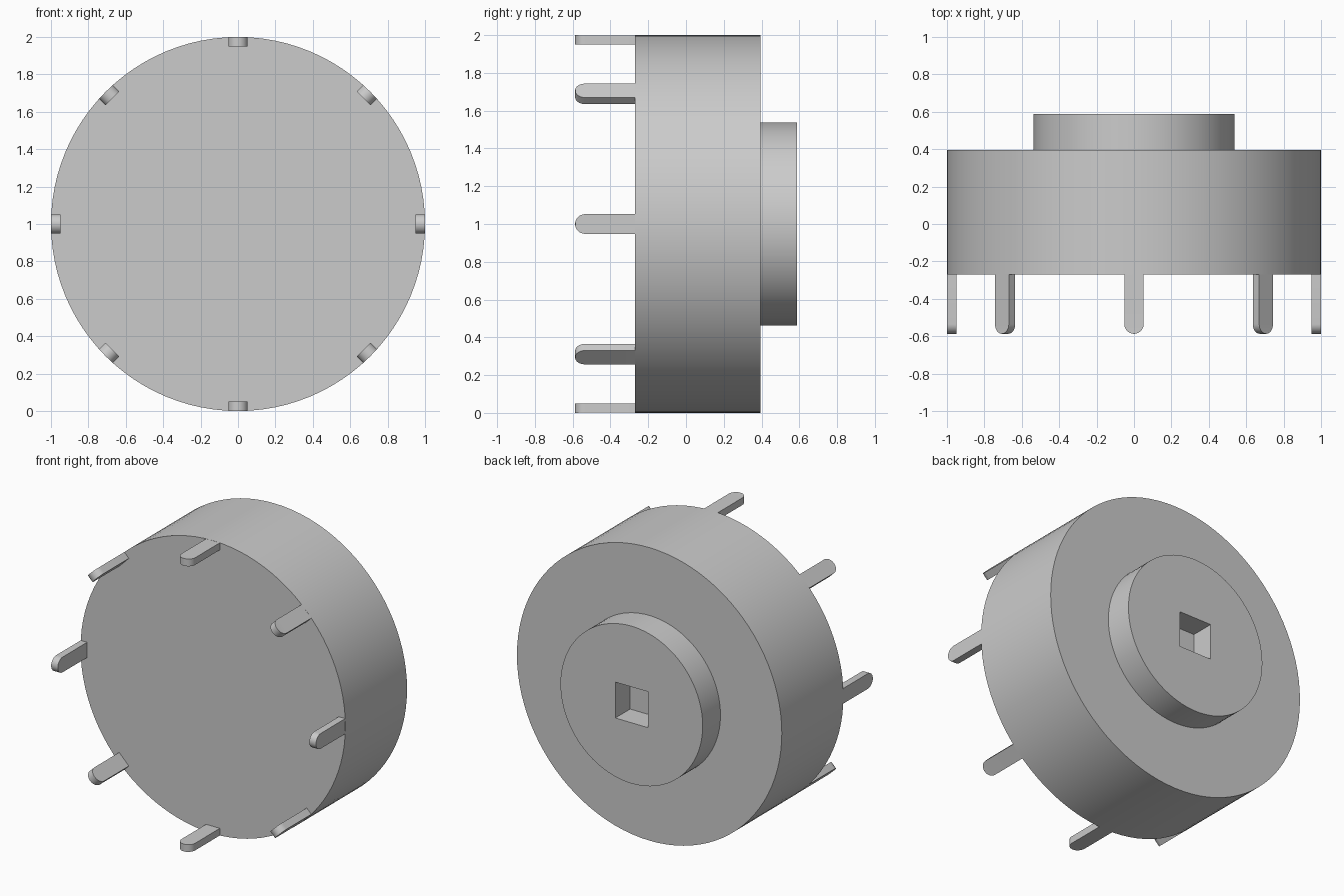
import bpy, bmesh
from math import pi, sin, cos, sqrt, radians
from mathutils import Matrix

if "Cube" in bpy.data.objects:
    bpy.data.objects.remove(bpy.data.objects["Cube"])

CENTRE_Z = 1.0


def smooth(obj):
    bpy.ops.object.select_all(action='DESELECT')
    obj.select_set(True)
    bpy.context.view_layer.objects.active = obj
    bpy.ops.object.shade_smooth_by_angle(angle=radians(30))


def disc(name, radius, y0, y1):
    bpy.ops.mesh.primitive_cylinder_add(
        vertices=96, radius=radius, depth=y1 - y0,
        location=(0, (y0 + y1) / 2, CENTRE_Z), rotation=(pi / 2, 0, 0))
    obj = bpy.context.object
    obj.name = name
    smooth(obj)
    return obj


def prong(name, angle):
    # round-tipped tab, outer face following the drum's rim
    w, y_base, y_tip = 0.052, -0.27, -0.587
    outline = [(w, y_base)]
    outline += [(w * cos(a), y_tip + w - w * sin(a))
                for a in (pi * i / 16 for i in range(17))]
    outline += [(-w, y_base)]
    bm = bmesh.new()
    inner = [bm.verts.new((x, y, 0.95)) for x, y in outline]
    outer = [bm.verts.new((x, y, sqrt(1 - x * x))) for x, y in outline]
    n = len(outline)
    bm.faces.new(inner)
    # outer face in strips so that it stays curved
    for i in range(n // 2 - 1):
        quad = [outer[i], outer[i + 1], outer[n - 2 - i], outer[n - 1 - i]]
        bm.faces.new(list(dict.fromkeys(quad)))
    for i in range(n):
        j = (i + 1) % n
        bm.faces.new((inner[i], inner[j], outer[j], outer[i]))
    bmesh.ops.recalc_face_normals(bm, faces=bm.faces)
    bm.transform(Matrix.Translation((0, 0, CENTRE_Z)) @ Matrix.Rotation(angle, 4, 'Y'))
    mesh = bpy.data.meshes.new(name)
    bm.to_mesh(mesh)
    bm.free()
    obj = bpy.data.objects.new(name, mesh)
    bpy.context.collection.objects.link(obj)
    smooth(obj)


# main drum and raised hub on the back
disc("drum", 1.0, -0.27, 0.395)
hub = disc("hub", 0.537, 0.395, 0.587)

# square drive socket in the hub
bpy.ops.mesh.primitive_cube_add(size=1, location=(0, 0.587, CENTRE_Z))
cutter = bpy.context.object
cutter.name = "socket_cutter"
cutter.scale = (0.245, 0.32, 0.245)
cutter.hide_render = True
cutter.display_type = 'WIRE'
cut = hub.modifiers.new("socket", 'BOOLEAN')
cut.operation = 'DIFFERENCE'
cut.solver = 'EXACT'
cut.object = cutter
# cut before the edge-angle shading is evaluated
bpy.context.view_layer.update()

# eight prongs around the front rim
for k in range(8):
    prong(f"prong_{k + 1}", k * pi / 4)
